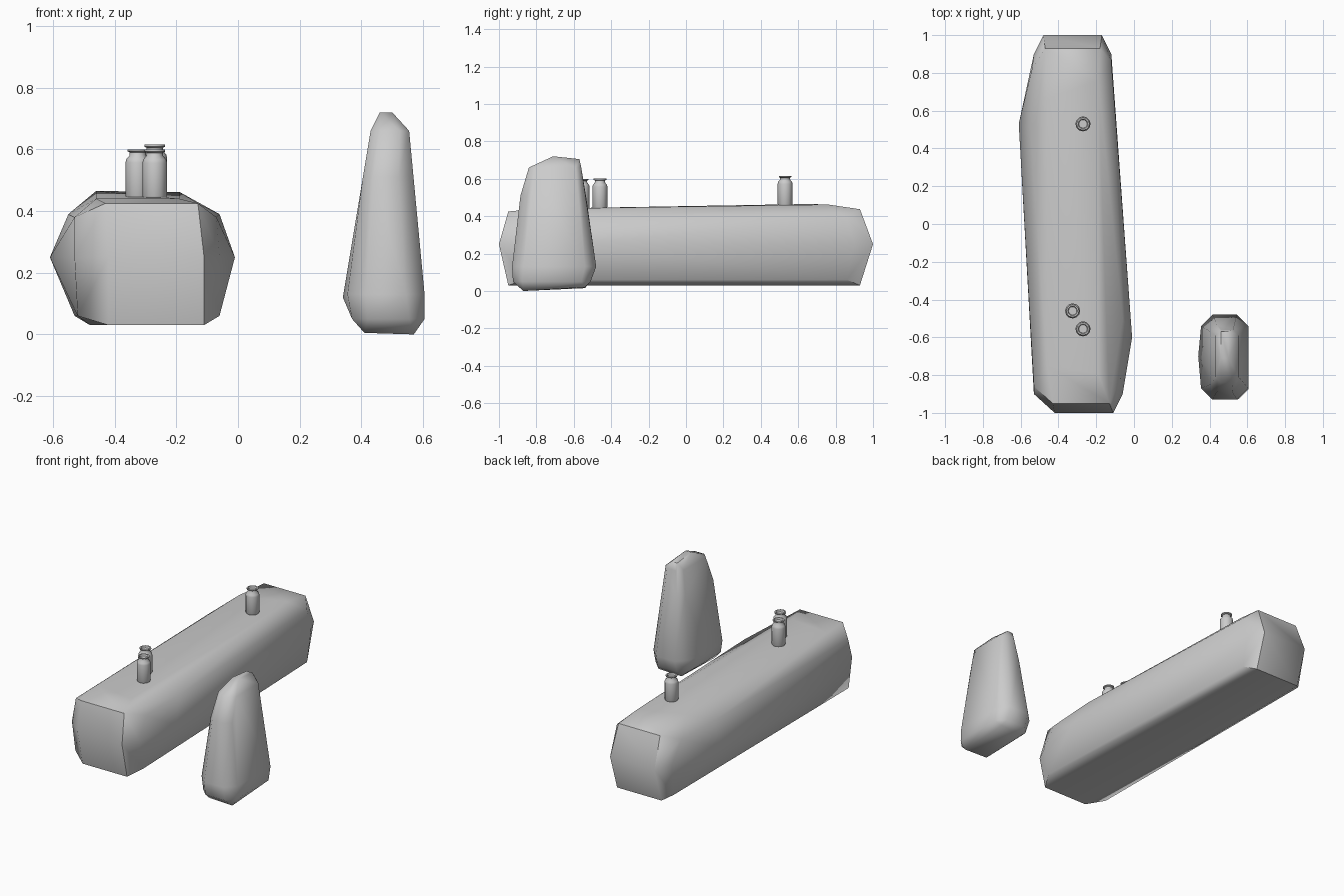
import bpy, bmesh, math

if "Cube" in bpy.data.objects:
    bpy.data.objects.remove(bpy.data.objects["Cube"])


def finish(name, bm, angle):
    bmesh.ops.recalc_face_normals(bm, faces=bm.faces)
    me = bpy.data.meshes.new(name)
    bm.to_mesh(me)
    bm.free()
    ob = bpy.data.objects.new(name, me)
    bpy.context.collection.objects.link(ob)
    bpy.ops.object.select_all(action='DESELECT')
    ob.select_set(True)
    bpy.context.view_layer.objects.active = ob
    bpy.ops.object.shade_smooth_by_angle(angle=math.radians(angle))
    return ob


def hull_stone(name, points):
    bm = bmesh.new()
    for p in points:
        bm.verts.new(p)
    res = bmesh.ops.convex_hull(bm, input=bm.verts)
    loose = {g for g in res["geom_interior"] + res["geom_unused"]
             if isinstance(g, bmesh.types.BMVert)}
    bmesh.ops.delete(bm, geom=list(loose), context='VERTS')
    bmesh.ops.dissolve_limit(bm, angle_limit=math.radians(2),
                             verts=bm.verts, edges=bm.edges)
    return finish(name, bm, 50)


# Long fallen stone: widest belt, underside, shoulders and top plateau
belt = [(-.42, -1), (-.11, -1), (-.06, -.9), (-.01, -.6), (-.11, .5),
        (-.12, .9), (-.17, 1), (-.48, 1), (-.53, .9), (-.61, .53), (-.53, -.9)]
lower = [(-.52, -.88), (-.06, -.86), (-.12, .86), (-.53, .88)]
under = [(-.42, -.95), (-.11, -.95), (-.17, .93), (-.48, .93)]
shoulder = [(-.53, -.86, .38), (-.07, -.82, .38), (-.12, .86, .39), (-.54, .82, .39),
            (-.06, -.5, .39), (-.55, .5, .39)]
top = [(-.43, -.95, .425), (-.13, -.95, .425), (-.18, .93, .437), (-.47, .93, .437),
       (-.46, -.75, .44), (-.19, -.79, .44), (-.19, .76, .462), (-.46, .66, .465)]
hull_stone("long_stone",
           [(x, y, .25) for x, y in belt] + [(x, y, .06) for x, y in lower]
           + [(x, y, .03) for x, y in under] + shoulder + top)


# Standing stone: chamfered rings of (z, x0, x1, y0, y1, chamfer)
def ring(z, x0, x1, y0, y1, c):
    return [(x0 + c, y0, z), (x1 - c, y0, z), (x1, y0 + c, z), (x1, y1 - c, z),
            (x1 - c, y1, z), (x0 + c, y1, z), (x0, y1 - c, z), (x0, y0 + c, z)]


rings = [(.05, .37, .605, -.925, -.51, .05), (.13, .355, .605, -.93, -.48, .06),
         (.51, .405, .555, -.885, -.535, .035), (.66, .43, .555, -.84, -.56, .03)]
pts = [p for r in rings for p in ring(*r)]
pts += [(.34, -.7, .12), (.41, -.87, .005), (.57, -.87, 0), (.57, -.54, .02), (.41, -.54, .015),
        (.46, -.71, .72), (.50, -.71, .72), (.46, -.57, .705), (.50, -.57, .705)]
hull_stone("standing_stone", pts)


# Small flasks: one lathed profile of (radius, height)
PROFILE = [(0, 0), (.037, 0), (.040, .006), (.040, .113), (.037, .125), (.027, .136),
           (.026, .146), (.034, .150), (.034, .156), (.026, .156), (.022, .146), (0, .146)]


def flask(name, x, y, z, sides=12):
    bm = bmesh.new()
    vs = [bm.verts.new((r, 0, h)) for r, h in PROFILE]
    es = [bm.edges.new(pair) for pair in zip(vs, vs[1:])]
    bmesh.ops.spin(bm, geom=vs + es, axis=(0, 0, 1), cent=(0, 0, 0),
                   angle=math.tau, steps=sides, use_merge=True)
    bmesh.ops.remove_doubles(bm, verts=bm.verts, dist=.0005)
    finish(name, bm, 40).location = (x, y, z)


for i, spot in enumerate([(-.27, .53, .459), (-.325, -.46, .444), (-.27, -.555, .443)]):
    flask(f"flask_{i + 1}", *spot)
